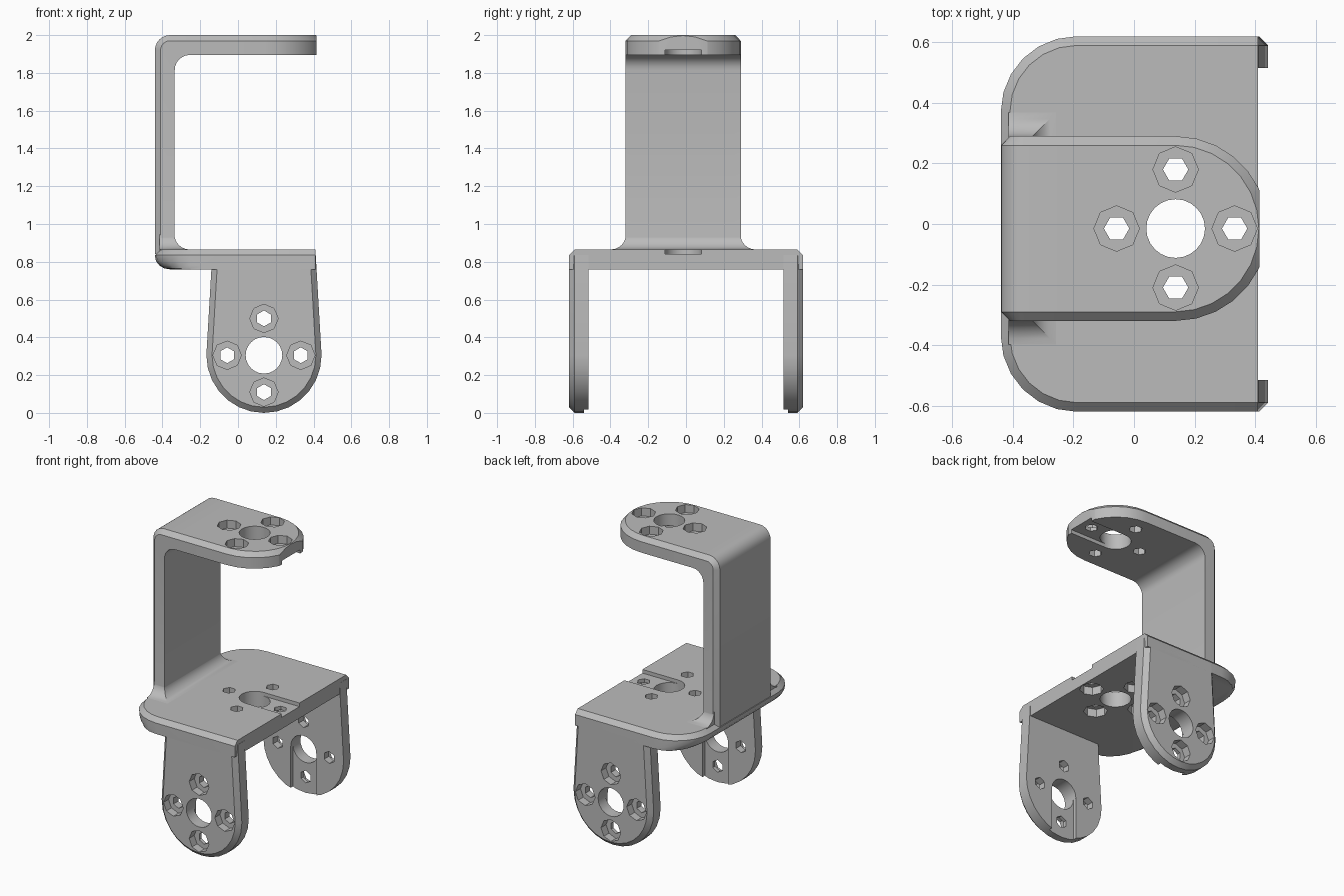
import bpy, bmesh
from math import sin, cos, pi, radians
from mathutils import Matrix, Vector

if "Cube" in bpy.data.objects:
    bpy.data.objects.remove(bpy.data.objects["Cube"])

THICK, CHAMFER, RADIUS, FILLET = 0.105, 0.03, 0.305, 0.08
HUB_X, ARM_Y = 0.1375, -0.015
X, Y, Z = Vector((1, 0, 0)), Vector((0, 1, 0)), Vector((0, 0, 1))

grey = bpy.data.materials.new("bracket_grey")
grey.use_nodes = True
grey.diffuse_color = (0.5, 0.5, 0.5, 1)
grey.node_tree.nodes["Principled BSDF"].inputs["Base Color"].default_value = (0.5, 0.5, 0.5, 1)


def frame(origin, u, w):
    """Local axes: u along the tongue, w through the thickness, outwards."""
    return Matrix.Translation(origin) @ Matrix((u, w.cross(u), w)).transposed().to_4x4()


def loft(name, rings, matrix=Matrix()):
    """Closed solid skinned through rings of equal point count."""
    bm = bmesh.new()
    loops = [[bm.verts.new(matrix @ Vector(p)) for p in ring] for ring in rings]
    n = len(loops[0])
    for a, b in zip(loops, loops[1:]):
        for i in range(n):
            j = (i + 1) % n
            bm.faces.new((a[i], a[j], b[j], b[i]))
    bm.faces.new(loops[0])
    bm.faces.new(loops[-1])
    bmesh.ops.recalc_face_normals(bm, faces=bm.faces)
    mesh = bpy.data.meshes.new(name)
    bm.to_mesh(mesh)
    bm.free()
    mesh.materials.append(grey)
    obj = bpy.data.objects.new(name, mesh)
    bpy.context.collection.objects.link(obj)
    return obj


def combine(obj, other, operation):
    mod = obj.modifiers.new("combine", 'BOOLEAN')
    mod.operation, mod.solver, mod.object = operation, 'EXACT', other
    bpy.context.view_layer.objects.active = obj
    bpy.ops.object.modifier_apply(modifier=mod.name)
    bpy.data.objects.remove(other)


def arc(cx, cy, r, start, end, steps):
    return [(cx + r * cos(radians(start + (end - start) * i / steps)),
             cy + r * sin(radians(start + (end - start) * i / steps))) for i in range(steps + 1)]


def at(points, w):
    return [(u, v, w) for u, v in points]


def chamfered_plate(name, outline, matrix):
    return loft(name, [at(outline(0), 0), at(outline(0), THICK - CHAMFER),
                       at(outline(CHAMFER), THICK)], matrix)


def tongue(start, half):
    """Outline of a strip with a round end, centred on its hub."""
    def outline(inset):
        return ([(start, -half + inset)] + arc(0, 0, RADIUS - inset, -90, 90, 14)
                + [(start, half - inset)])
    return outline


def drill(obj, matrix):
    """Hub hole, four counterbored screw holes and a slot open at the tip."""
    def bore(u, v, r, sides, low, high):
        ring = arc(u, v, r, 0, 360 - 360 / sides, sides - 1)
        combine(obj, loft("cutter", [at(ring, low), at(ring, high)], matrix), 'DIFFERENCE')

    slot = [(0, -0.0975), (0.5, -0.0975), (0.5, 0.0975), (0, 0.0975)]
    combine(obj, loft("cutter", [at(slot, -0.1), at(slot, 0.025)], matrix), 'DIFFERENCE')
    bore(0, 0, 0.097, 24, -0.1, 0.2)
    for k in range(4):
        u, v = 0.195 * cos(k * pi / 2), 0.195 * sin(k * pi / 2)
        bore(u, v, 0.042, 6, -0.1, 0.2)
        bore(u, v, 0.075, 8, THICK - 0.055, 0.2)


def finish(obj):
    bpy.ops.object.select_all(action='DESELECT')
    obj.select_set(True)
    bpy.context.view_layer.objects.active = obj
    bpy.ops.object.shade_smooth_by_angle(angle=radians(25))


# Base plate: rounded back corners, chamfered top, underside rolled up at -x
def base_ring(z, inset=0, roll=0):
    r = 0.25 - inset
    pts = ([(0.41, -0.62 + inset), (0.41, 0.62 - inset)] + arc(-0.19, 0.37, r, 90, 180, 6)
           + arc(-0.19, -0.37, r, 180, 270, 6))
    return [(x + roll * (max(0, -0.19 - x) / 0.25) ** 2, y, z) for x, y in pts]


base_z = 0.76
rings = []
for i in range(5):
    a = i / 4 * pi / 2
    rings.append(base_ring(base_z + 0.07 * (1 - cos(a)), 0, FILLET * (1 - sin(a))))
rings += [base_ring(0.835), base_ring(0.865, CHAMFER)]
base = loft("base_plate", rings)
drill(base, frame((HUB_X, ARM_Y, 0.865), X, -Z))
finish(base)

# Two hanging legs
for name, side in (("front_leg", -1), ("back_leg", 1)):
    place = frame((HUB_X, side * 0.515, RADIUS), -Z, side * Y)
    leg = chamfered_plate(name, tongue(-0.53, 0.274), place)
    drill(leg, place)
    finish(leg)


# Upright arm: column bending into the top tongue
def arm_ring(y, inset=0):
    outer = [(-0.44 + inset, 0.84)] + arc(-0.36, 1.92, FILLET - inset, 180, 90, 6) + [(-0.25, 2 - inset)]
    inner = [(-0.25, 1.895)] + arc(-0.255, 1.815, FILLET, 90, 180, 6) + [(-0.335, 0.84)]
    return [(x, y + ARM_Y, z) for x, z in outer + inner]


edge = RADIUS - CHAMFER
arm = loft("upright_arm", [arm_ring(-RADIUS, CHAMFER), arm_ring(-edge), arm_ring(edge),
                           arm_ring(RADIUS, CHAMFER)])
place = frame((HUB_X, ARM_Y, 1.895), X, Z)
combine(arm, chamfered_plate("top_tongue", tongue(-0.25 - HUB_X, RADIUS), place), 'UNION')

# Flared foot blending the column into the base
foot = []
for i in range(7):
    a = i / 6 * pi / 2
    d = FILLET * (1 - sin(a))
    z = 0.865 + FILLET * (1 - cos(a))
    h = RADIUS - 0.002 + d
    foot.append([(x, y + ARM_Y, z) for x, y in
                 ((-0.415, -h), (-0.337 + d, -h), (-0.337 + d, h), (-0.415, h))])
foot.insert(0, [(x, y, 0.85) for x, y, z in foot[0]])
combine(arm, loft("foot", foot), 'UNION')

# Flat cut across the tongue tip, then the holes
tip = [(0.2775, -0.5), (0.6, -0.5), (0.6, 0.5), (0.2775, 0.5)]
combine(arm, loft("cutter", [at(tip, -0.1), at(tip, 0.2)], place), 'DIFFERENCE')
drill(arm, place)
finish(arm)
